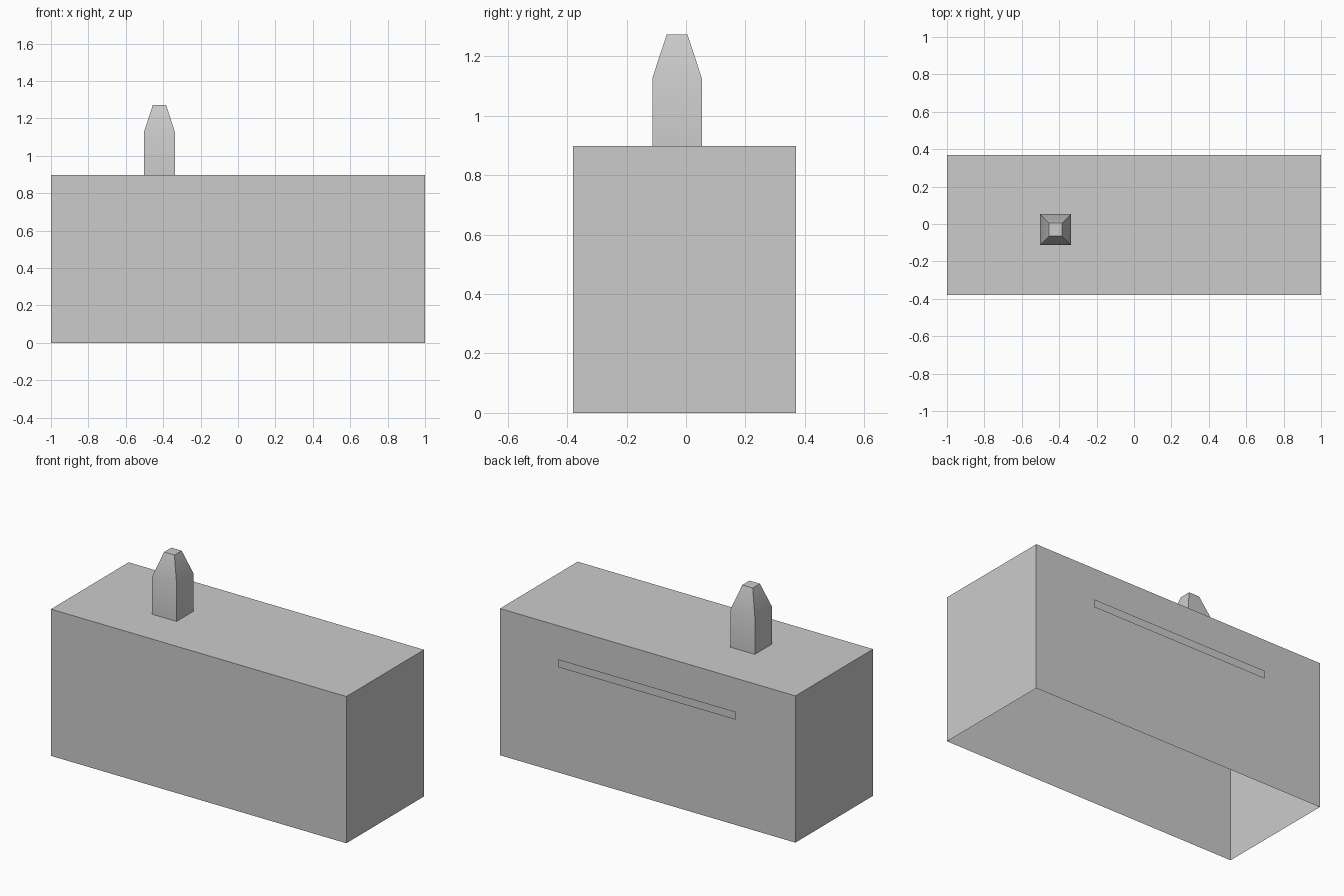
import bpy
import bmesh
from math import radians
from mathutils import Vector

if "Cube" in bpy.data.objects:
    bpy.data.objects.remove(bpy.data.objects["Cube"])


def make_object(name, bm):
    bmesh.ops.recalc_face_normals(bm, faces=bm.faces[:])
    mesh = bpy.data.meshes.new(name)
    bm.to_mesh(mesh)
    bm.free()
    obj = bpy.data.objects.new(name, mesh)
    bpy.context.collection.objects.link(obj)
    return obj


def stacked_squares(name, center, levels):
    """Stack (half_x, half_y, z) rectangles, cap the top, leave the bottom open."""
    bm = bmesh.new()
    cx, cy = center
    rings = [[bm.verts.new((cx + sx * hx, cy + sy * hy, z))
              for sx, sy in ((-1, -1), (1, -1), (1, 1), (-1, 1))]
             for hx, hy, z in levels]
    for low, high in zip(rings, rings[1:]):
        for i in range(4):
            j = (i + 1) % 4
            bm.faces.new((low[i], low[j], high[j], high[i]))
    bm.faces.new(rings[-1])
    return make_object(name, bm)


BODY_TOP = 0.898

# Main box, open underneath
stacked_squares("body", (0, -0.005), [(1, 0.375, 0), (1, 0.375, BODY_TOP)])

# Tapered post on the roof, softly shaded across its shoulder
post = stacked_squares("roof_post", (-0.42, -0.03),
                       [(0.083, 0.083, BODY_TOP),
                        (0.083, 0.083, 1.127),
                        (0.035, 0.035, 1.273)])
bpy.context.view_layer.objects.active = post
post.select_set(True)
bpy.ops.object.shade_smooth_by_angle(angle=radians(30))

# Thin flat strip just off the back wall
bm = bmesh.new()
strip = bm.faces.new([bm.verts.new((x, 0.38, z)) for x, z in
                      ((0.6, 0.65), (-0.6, 0.65), (-0.6, 0.698), (0.6, 0.698))])
strip.normal_update()
flip = strip.normal.dot(Vector((0, 1, 0))) < 0
back_strip = make_object("back_strip", bm)
if back_strip.data.polygons[0].normal.y < 0:
    back_strip.data.flip_normals()
